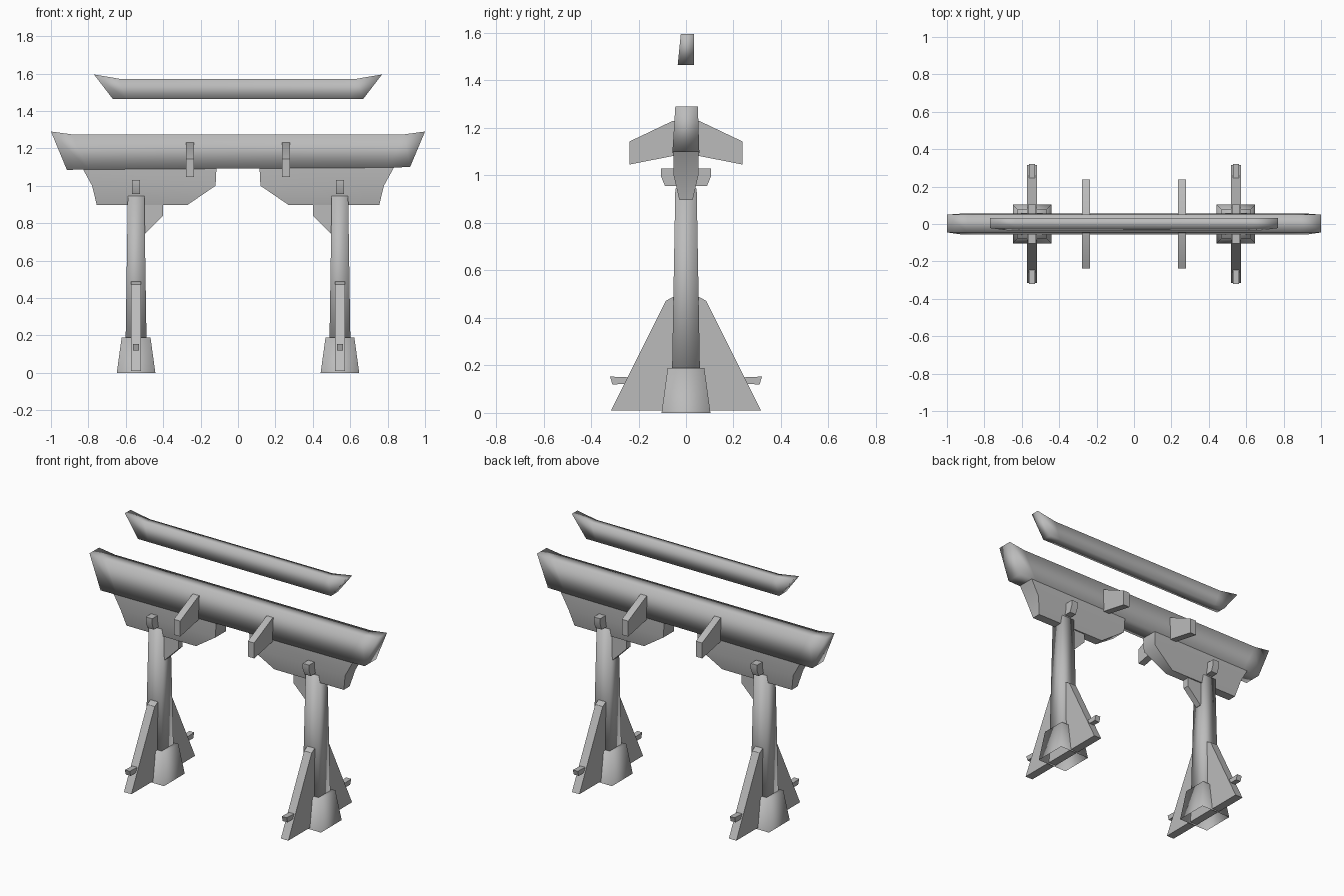
import bpy, bmesh, math

if "Cube" in bpy.data.objects:
    bpy.data.objects.remove(bpy.data.objects["Cube"])

grey = bpy.data.materials.new("plain_grey")
grey.use_nodes = True
COLOUR = (0.5, 0.5, 0.5, 1)
grey.diffuse_color = COLOUR
grey.node_tree.nodes["Principled BSDF"].inputs["Base Color"].default_value = COLOUR


def loft(name, rings, angle=30, caps=(True, True)):
    """Join equal-length rings of points into a shell."""
    bm = bmesh.new()
    loops = [[bm.verts.new(p) for p in ring] for ring in rings]
    n = len(loops[0])
    for a, b in zip(loops, loops[1:]):
        for i in range(n):
            j = (i + 1) % n
            bm.faces.new((a[i], a[j], b[j], b[i]))
    if caps[0]:
        bm.faces.new(loops[0])
    if caps[1]:
        bm.faces.new(loops[-1])
    bmesh.ops.recalc_face_normals(bm, faces=bm.faces)
    mesh = bpy.data.meshes.new(name)
    bm.to_mesh(mesh)
    bm.free()
    mesh.materials.append(grey)
    obj = bpy.data.objects.new(name, mesh)
    bpy.context.collection.objects.link(obj)
    bpy.ops.object.select_all(action='DESELECT')
    obj.select_set(True)
    bpy.context.view_layer.objects.active = obj
    bpy.ops.object.shade_smooth_by_angle(angle=math.radians(angle))
    return obj


def rect(x0, x1, y0, y1, z):
    return [(x0, y0, z), (x1, y0, z), (x1, y1, z), (x0, y1, z)]


def plate_yz(name, profile, x, half, angle=30):
    """Side profile given thickness along x."""
    return loft(name, [[(x + d, y, z) for y, z in profile] for d in (-half, half)], angle)


def beam(name, stations, bottom_y, top_y):
    """Long bar: each station is (bottom x, bottom z, top x, top z)."""
    rings = []
    for xb, zb, xt, zt in stations:
        rings.append([(xb, bottom_y[0], zb), (xb, bottom_y[1], zb),
                      (xt, top_y[1], zt), (xt, top_y[0], zt)])
    return loft(name, rings, 100)


# Crossbars with upswept ends
beam("main_lintel", [(-.915, 1.085, -1, 1.29), (-.8, 1.087, -.89, 1.275),
                     (.8, 1.097, .89, 1.275), (.92, 1.10, 1, 1.29)],
     (-.057, .056), (-.045, .05))
beam("upper_bar", [(-.67, 1.465, -.77, 1.595), (-.6, 1.465, -.635, 1.572),
                   (.6, 1.465, .635, 1.572), (.67, 1.465, .77, 1.595)],
     (-.035, .033), (-.022, .033))

for s, side in ((-1, "right"), (1, "left")):
    def sx(a, b):
        return sorted((s * a, s * b))
    px = s * .545

    # Hanging panel under the lintel
    loft("hanging_panel_" + side, [
        rect(*sx(.115, .835), -.054, .054, 1.10),
        rect(*sx(.12, .78), -.052, .052, 1.0),
        rect(*sx(.272, .755), -.028, .028, .896)], 60)

    # Bracket crossing the lintel
    half_bracket = [(.055, 1.23), (.238, 1.143), (.238, 1.046), (.055, 1.082)]
    profile = half_bracket + [(-y, z) for y, z in reversed(half_bracket)]
    plate_yz("cross_bracket_" + side, profile, s * .257, .022)

    # Pillar and flared foot
    loft("pillar_" + side, [
        rect(px - .057, px + .057, -.06, .06, .1),
        rect(px - .044, px + .044, -.045, .045, .945)], 100)
    loft("pillar_foot_" + side, [
        rect(px - .103, px + .103, -.103, .103, 0),
        rect(px - .077, px + .077, -.077, .077, .19)], 100, (False, True))

    # Triangular buttress through the pillar
    half_fin = [(.052, .49), (.085, .472), (.316, .01)]
    plate_yz("buttress_" + side,
             half_fin + [(-y, z) for y, z in reversed(half_fin)], px, .026)

    # Short peg at the pillar head
    plate_yz("head_peg_" + side,
             [(-.105, 1.03), (.105, 1.03), (.105, .995), (.088, .955),
              (-.088, .955), (-.105, .995)], px, .022)

    # Pins at the buttress toes
    for d, end in ((-1, "front"), (1, "back")):
        plate_yz("toe_pin_%s_%s" % (end, side),
                 [(d * .2, .123), (d * .31, .12), (d * .32, .153), (d * .2, .148)],
                 px, .017)

    # Corner gusset on the inner side
    gusset = [(.52, .92), (.4, .92), (.4, .84), (.495, .745), (.52, .745)]
    loft("gusset_" + side,
         [[(s * x, y, z) for x, z in gusset] for y in (-.02, .02)])
